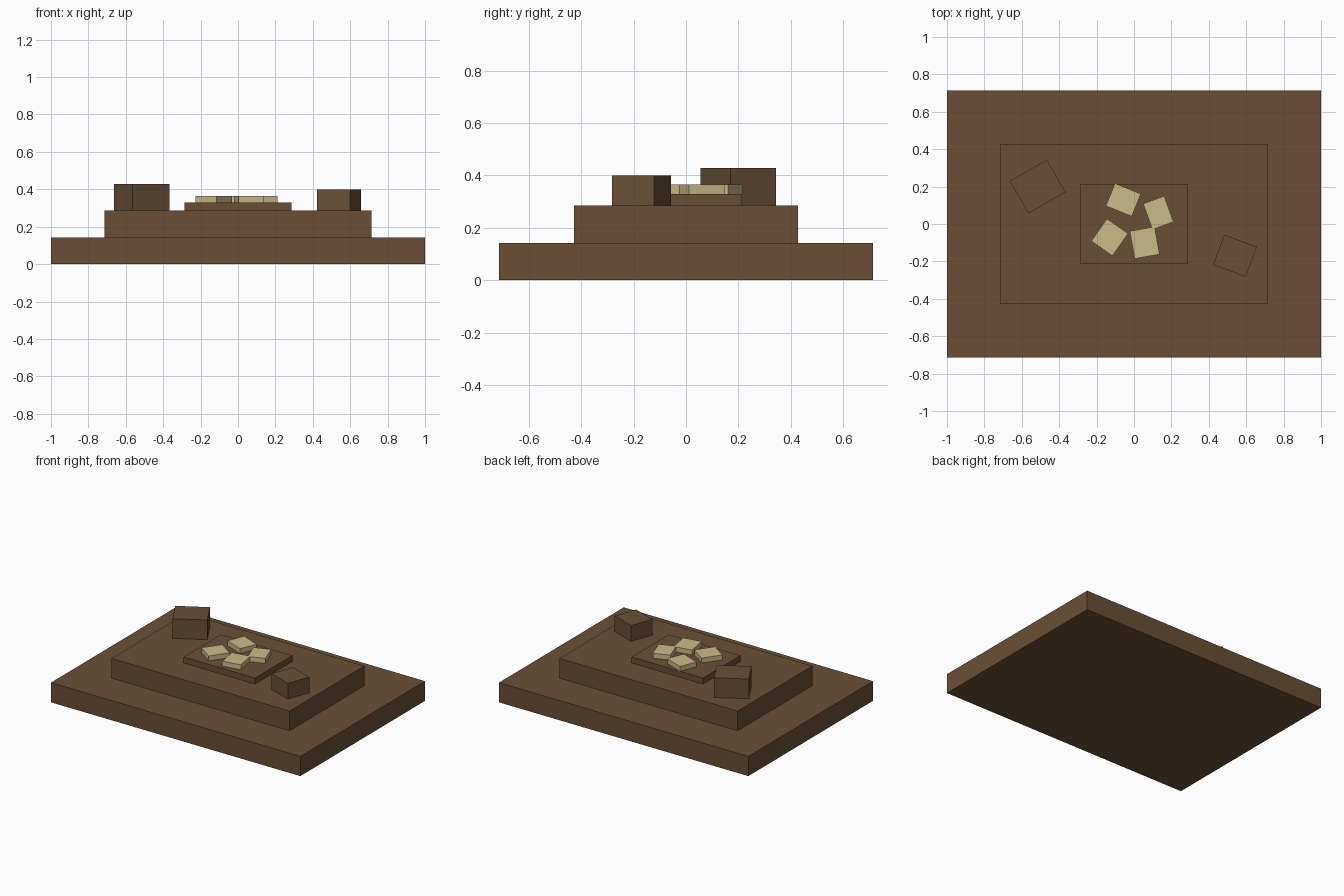
import bpy
from math import radians

cube = bpy.data.objects.get("Cube")
if cube:
    bpy.data.objects.remove(cube, do_unlink=True)


def material(name, rgb):
    mat = bpy.data.materials.new(name)
    mat.use_nodes = True
    mat.diffuse_color = (*rgb, 1)
    bsdf = mat.node_tree.nodes["Principled BSDF"]
    bsdf.inputs["Base Color"].default_value = (*rgb, 1)
    bsdf.inputs["Roughness"].default_value = 0.9
    return mat


def box(name, mat, size, bottom, x=0, y=0, turn=0):
    """Flat-shaded box standing at height bottom, turned about z."""
    bpy.ops.mesh.primitive_cube_add(size=1, location=(x, y, bottom + size[2] / 2),
                                    rotation=(0, 0, radians(turn)))
    obj = bpy.context.object
    obj.name = name
    obj.scale = size
    obj.data.materials.append(mat)
    return obj


brown = material("earth brown", (0.143, 0.078, 0.036))
tan = material("pale tan", (0.60, 0.50, 0.25))

STEP = 1 / 7            # height of one tier
PLATE = 0.043           # thickness of the central plate
plate_top = 2 * STEP + PLATE

# Stacked tiers
box("base_tier", brown, (2, 10 * STEP, STEP), 0)
box("middle_tier", brown, (10 * STEP, 6 * STEP, STEP), STEP)
box("center_plate", brown, (4 * STEP, 3 * STEP, PLATE), 2 * STEP)

# Loose blocks on the middle tier
box("large_block", brown, (0.229, 0.2, STEP), 2 * STEP, -0.515, 0.2, 30)
box("small_block", brown, (0.186, 0.171, 0.114), 2 * STEP, 0.54, -0.17, -20)

# Four pale chips scattered on the plate: width, depth, x, y, turn
chips = [
    (0.15, 0.13, -0.057, 0.129, -22),
    (0.12, 0.147, 0.13, 0.06, 20),
    (0.138, 0.146, -0.13, -0.071, -35),
    (0.135, 0.15, 0.057, -0.1, 10),
]
for i, (w, d, x, y, turn) in enumerate(chips, 1):
    box(f"chip_{i}", tan, (w, d, 0.036), plate_top, x, y, turn)
